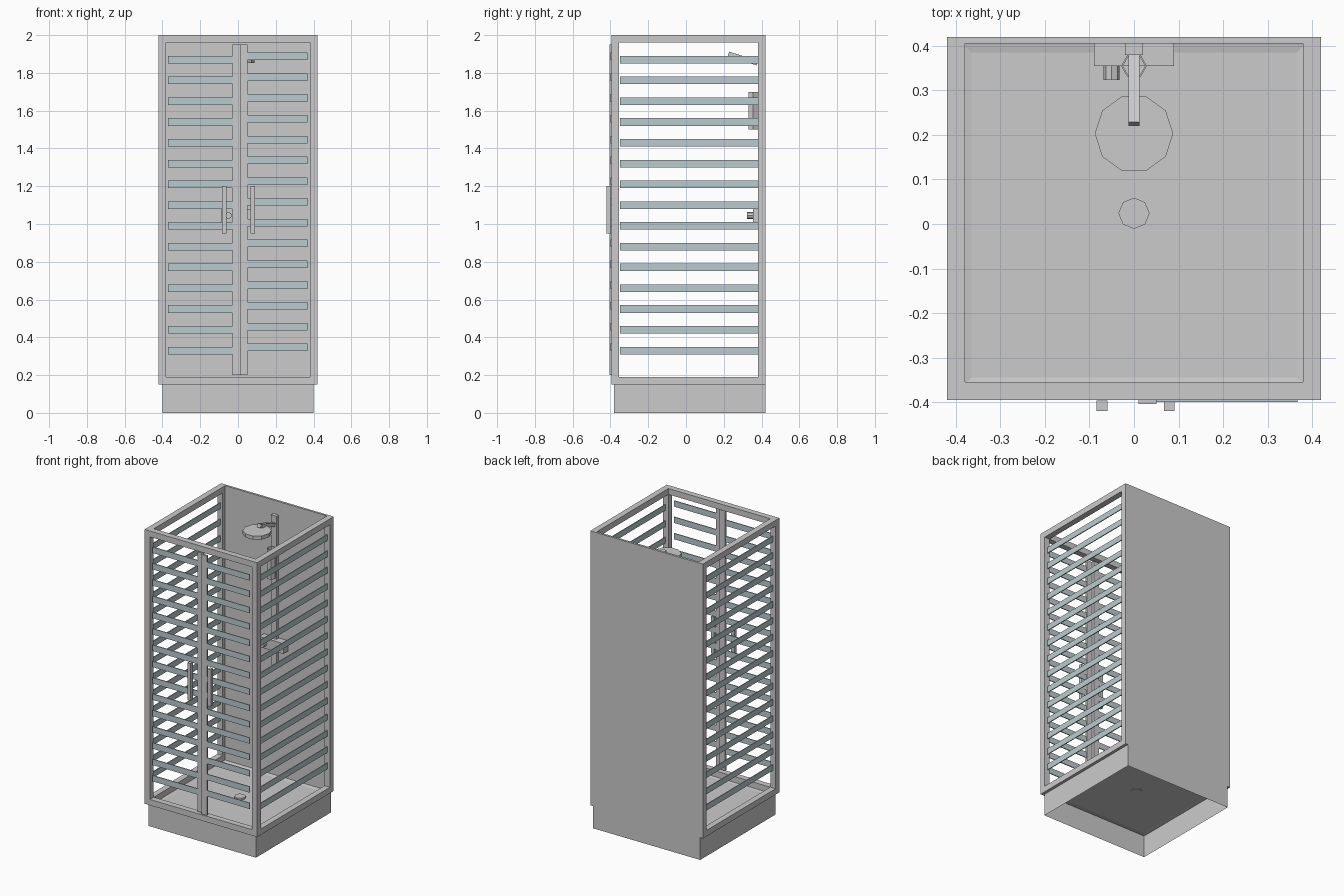
import bpy, bmesh, math
from mathutils import Matrix

if "Cube" in bpy.data.objects:
    bpy.data.objects.remove(bpy.data.objects["Cube"])

tint = bpy.data.materials.new("slat_tint")
tint.diffuse_color = (0.5, 0.6, 0.62, 1)
tint.use_nodes = True
tint.node_tree.nodes["Principled BSDF"].inputs["Base Color"].default_value = tint.diffuse_color


def finish(name, bm, mat=None):
    me = bpy.data.meshes.new(name)
    bm.to_mesh(me)
    bm.free()
    ob = bpy.data.objects.new(name, me)
    bpy.context.collection.objects.link(ob)
    if mat:
        me.materials.append(mat)
    return ob


def add_box(bm, x, y, z):
    """Box from three (min, max) ranges."""
    c = [(a + b) / 2 for a, b in (x, y, z)]
    s = [b - a for a, b in (x, y, z)]
    bmesh.ops.create_cube(bm, size=1, matrix=Matrix.Translation(c) @ Matrix.Diagonal((*s, 1)))


def boxes(name, ranges, mat=None):
    bm = bmesh.new()
    for r in ranges:
        add_box(bm, *r)
    return finish(name, bm, mat)


def prism(name, sides, r, depth, loc, spin=0, rot=Matrix(), caps=True):
    bm = bmesh.new()
    bmesh.ops.create_cone(bm, cap_ends=caps, segments=sides, radius1=r, radius2=r, depth=depth,
                          matrix=Matrix.Translation(loc) @ rot @ Matrix.Rotation(math.radians(spin), 4, 'Z'))
    return finish(name, bm)


# Tray: open underneath, with a shallow sunken floor
bm = bmesh.new()
add_box(bm, (-0.4, 0.4), (-0.38, 0.42), (0, 0.15))
bm.normal_update()
bottom = [f for f in bm.faces if f.normal.z < -0.5]
bmesh.ops.delete(bm, geom=bottom, context='FACES_ONLY')
top = [f for f in bm.faces if f.normal.z > 0.5]
bmesh.ops.inset_region(bm, faces=top, thickness=0.05)
for v in top[0].verts:
    v.co.z -= 0.007
finish("shower_tray", bm)
prism("floor_drain", 8, 0.035, 0.015, (0, 0.024, 0.1475))

# Frame: four posts, side rails and front rails
W, F, B = 0.42, -0.395, 0.42
parts = []
for s in (-1, 1):
    xr = tuple(sorted((s * W, s * (W - 0.04))))
    for yr in ((F, F + 0.04), (B - 0.04, B)):
        parts.append((xr, yr, (0.19, 1.96)))
    for zr in ((0.15, 0.19), (1.96, 2.0)):
        parts.append((xr, (F, B), zr))
for zr in ((0.15, 0.19), (1.96, 2.0)):
    parts.append(((-W + 0.04, W - 0.04), (F, F + 0.04), zr))
boxes("frame", parts)
boxes("back_panel", [((-0.4, 0.4), (0.405, 0.42), (0.15, 2.0))])


# Rows of slats on the sides and on both doors
def slats(name, x, y, first):
    boxes(name, [(x, y, (first + i * 0.11 - 0.02, first + i * 0.11 + 0.02)) for i in range(15)], tint)


slats("right_side_slats", (0.397, 0.403), (-0.35, 0.38), 0.33)
slats("left_side_slats", (-0.403, -0.397), (-0.35, 0.38), 0.33)
slats("left_door_slats", (-0.37, -0.025), (-0.383, -0.377), 0.33)
slats("right_door_slats", (0.045, 0.367), (-0.4, -0.394), 0.347)

# Door stiles and handles
boxes("left_door_stile", [((-0.03, 0.01), (-0.388, -0.372), (0.2, 1.95))])
boxes("right_door_stile", [((0.01, 0.05), (-0.404, -0.39), (0.2, 1.95))])
for name, cx in (("left_handle", -0.072), ("right_handle", 0.079)):
    boxes(name, [((cx - 0.012, cx + 0.012), (-0.42, -0.396), (0.95, 1.2))])

# Shower column, mixer valve and knob
boxes("shower_column", [((-0.02, 0.02), (0.38, 0.405), (0.9, 1.91))])
boxes("mixer_valve", [((-0.09, 0.09), (0.355, 0.405), (1.01, 1.08))])
prism("valve_knob", 8, 0.018, 0.032, (-0.05, 0.339, 1.045), 0, Matrix.Rotation(math.radians(90), 4, 'X'))

# Hand shower holder: hollow six-sided tube
tube = prism("hand_shower", 6, 0.029, 0.2, (0, 0.355, 1.6), 30, caps=False)
# turn so that two corners point sideways
if max(v.co.x for v in tube.data.vertices) < 0.028:
    tube.data.transform(Matrix.Translation((0, 0.355, 0)) @ Matrix.Rotation(math.radians(30), 4, 'Z')
                        @ Matrix.Translation((0, -0.355, 0)))
mod = tube.modifiers.new("wall", 'SOLIDIFY')
mod.thickness = 0.004

# Tilted arm and rain head
bm = bmesh.new()
tilt = Matrix.Translation((0, 0.301, 1.876)) @ Matrix.Rotation(math.radians(-18), 4, 'X')
bmesh.ops.create_cube(bm, size=1, matrix=tilt @ Matrix.Diagonal((0.025, 0.16, 0.025, 1)))
finish("shower_arm", bm)
prism("rain_head", 10, 0.088, 0.025, (0, 0.203, 1.866), 18)
